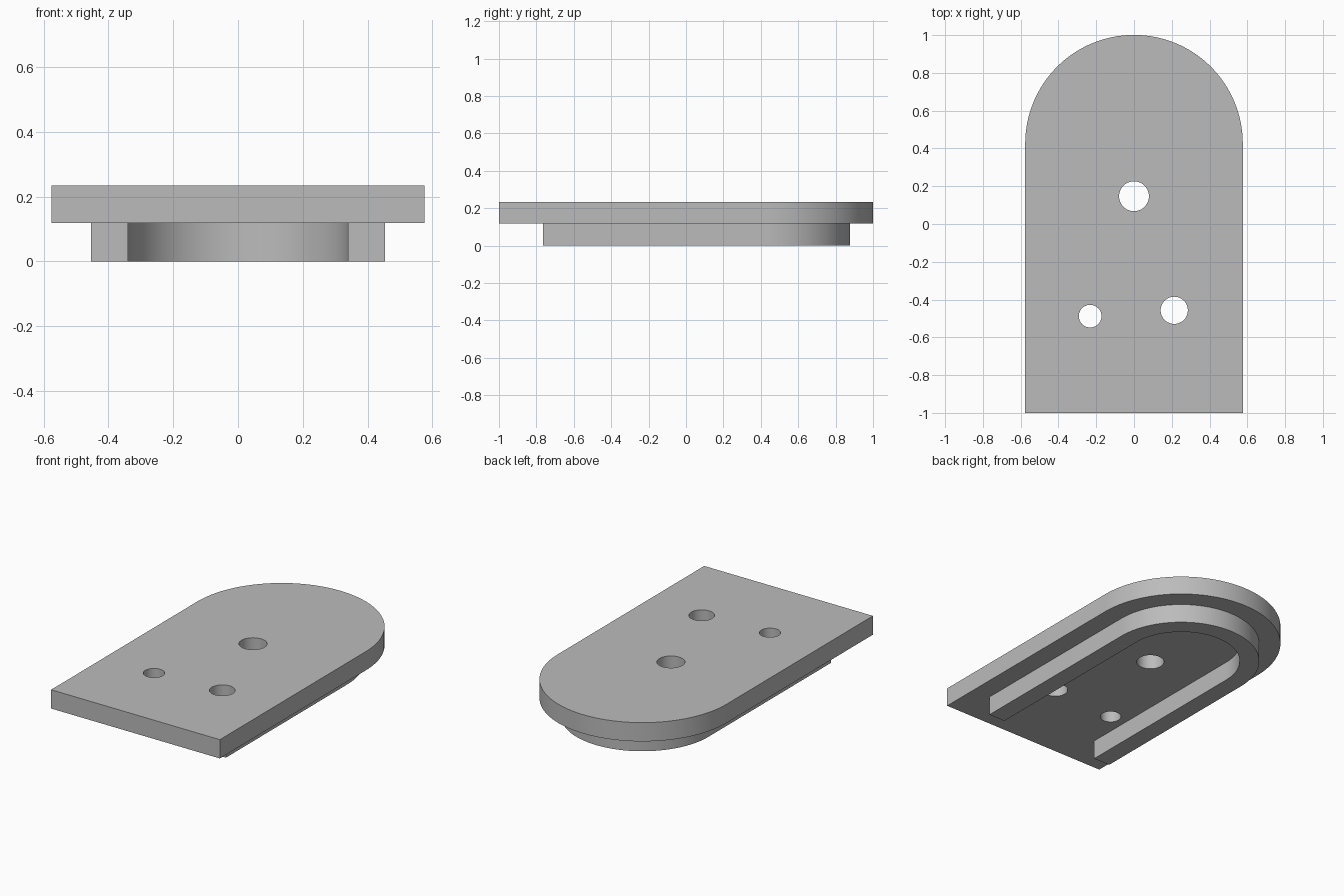
import bpy
import bmesh
from math import pi, sin, cos, radians

ARC_Y = 0.425      # centre of the rounded end
RIM_TOP = 0.118    # underside of the plate
PLATE_TOP = 0.234

if "Cube" in bpy.data.objects:
    bpy.data.objects.remove(bpy.data.objects["Cube"], do_unlink=True)

grey = bpy.data.materials.new("plain grey")
grey.use_nodes = True
colour = (0.5, 0.5, 0.5, 1)
grey.diffuse_color = colour
grey.node_tree.nodes["Principled BSDF"].inputs["Base Color"].default_value = colour


def arc(radius, steps=64):
    """Half circle from right to left around the rounded end."""
    return [(radius * cos(pi * i / steps), ARC_Y + radius * sin(pi * i / steps))
            for i in range(steps + 1)]


def extrude_outline(name, outline, bottom, top):
    bm = bmesh.new()
    face = bm.faces.new([bm.verts.new((x, y, bottom)) for x, y in outline])
    walls = bmesh.ops.extrude_face_region(bm, geom=[face])
    moved = [v for v in walls["geom"] if isinstance(v, bmesh.types.BMVert)]
    bmesh.ops.translate(bm, verts=moved, vec=(0, 0, top - bottom))
    bmesh.ops.recalc_face_normals(bm, faces=bm.faces)
    mesh = bpy.data.meshes.new(name)
    bm.to_mesh(mesh)
    bm.free()
    mesh.materials.append(grey)
    obj = bpy.data.objects.new(name, mesh)
    bpy.context.collection.objects.link(obj)
    return obj


def select(obj):
    bpy.ops.object.select_all(action='DESELECT')
    obj.select_set(True)
    bpy.context.view_layer.objects.active = obj


def drill(obj, x, y, radius):
    bpy.ops.mesh.primitive_cylinder_add(vertices=48, radius=radius, depth=1,
                                        location=(x, y, PLATE_TOP))
    cutter = bpy.context.object
    cutter.hide_render = True
    cutter.data.materials.append(grey)
    select(obj)
    cut = obj.modifiers.new("hole", 'BOOLEAN')
    cut.operation = 'DIFFERENCE'
    cut.solver = 'EXACT'
    cut.object = cutter
    bpy.ops.object.modifier_apply(modifier=cut.name)
    bpy.data.objects.remove(cutter, do_unlink=True)


# Plate with a rounded back and three drilled holes
half = 0.576
plate = extrude_outline("base_plate", arc(half) + [(-half, -1), (half, -1)],
                        RIM_TOP, PLATE_TOP)
for hole in [(0, 0.147, 0.079), (-0.232, -0.488, 0.06), (0.213, -0.457, 0.072)]:
    drill(plate, *hole)

# U-shaped rim underneath, open at the front
outer, inner, front = 0.453, 0.34, -0.765
rim_outline = ([(outer, front)] + arc(outer) + [(-outer, front), (-inner, front)]
               + arc(inner)[::-1] + [(inner, front)])
rim = extrude_outline("locating_rim", rim_outline, 0, RIM_TOP)

for part in (plate, rim):
    select(part)
    bpy.ops.object.shade_smooth_by_angle(angle=radians(30))
